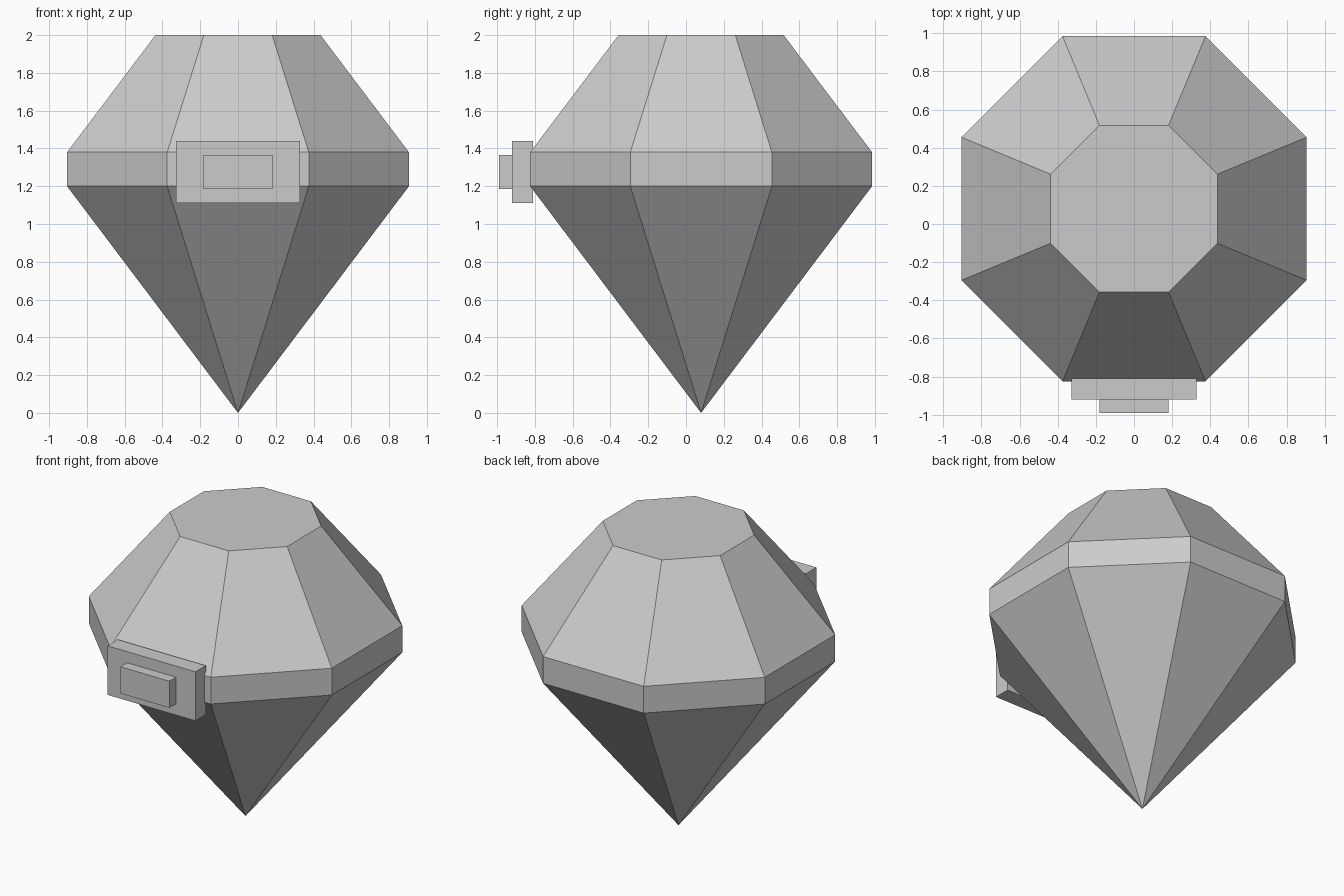
import bpy, bmesh, math

if "Cube" in bpy.data.objects:
    bpy.data.objects.remove(bpy.data.objects["Cube"])

grey = bpy.data.materials.new("plain grey")
grey.diffuse_color = (0.6, 0.6, 0.6, 1.0)
grey.use_nodes = True
grey.node_tree.nodes["Principled BSDF"].inputs["Base Color"].default_value = grey.diffuse_color


def finish(name, bm):
    bmesh.ops.recalc_face_normals(bm, faces=bm.faces[:])
    mesh = bpy.data.meshes.new(name)
    bm.to_mesh(mesh)
    bm.free()
    mesh.materials.append(grey)
    obj = bpy.data.objects.new(name, mesh)
    bpy.context.collection.objects.link(obj)
    return obj


def box(name, x, y0, y1, z0, z1):
    bm = bmesh.new()
    bmesh.ops.create_cube(bm, size=1)
    for v in bm.verts:
        v.co = (v.co.x * 2 * x,
                y1 if v.co.y > 0 else y0,
                z1 if v.co.z > 0 else z0)
    return finish(name, bm)


# Eight-sided gem: pointed base, straight girdle, sloped crown, flat table
SIDES, CENTRE_Y = 8, 0.08
bm = bmesh.new()
rings = []
for apothem, z in ((0.905, 1.2), (0.905, 1.38), (0.437, 2.0)):
    r = apothem / math.cos(math.pi / SIDES)
    angles = [(i + 0.5) * math.tau / SIDES for i in range(SIDES)]
    rings.append([bm.verts.new((r * math.cos(a), CENTRE_Y + r * math.sin(a), z))
                  for a in angles])
tip = bm.verts.new((0, CENTRE_Y, 0))
for i in range(SIDES):
    j = (i + 1) % SIDES
    bm.faces.new((tip, rings[0][j], rings[0][i]))
    for low, high in zip(rings, rings[1:]):
        bm.faces.new((low[i], low[j], high[j], high[i]))
bm.faces.new(rings[-1])
finish("gem_body", bm)

# Stepped plate on the front of the girdle
box("front_plate", 0.327, -0.92, -0.81, 1.11, 1.44)
box("front_plate_step", 0.182, -0.99, -0.915, 1.185, 1.365)
